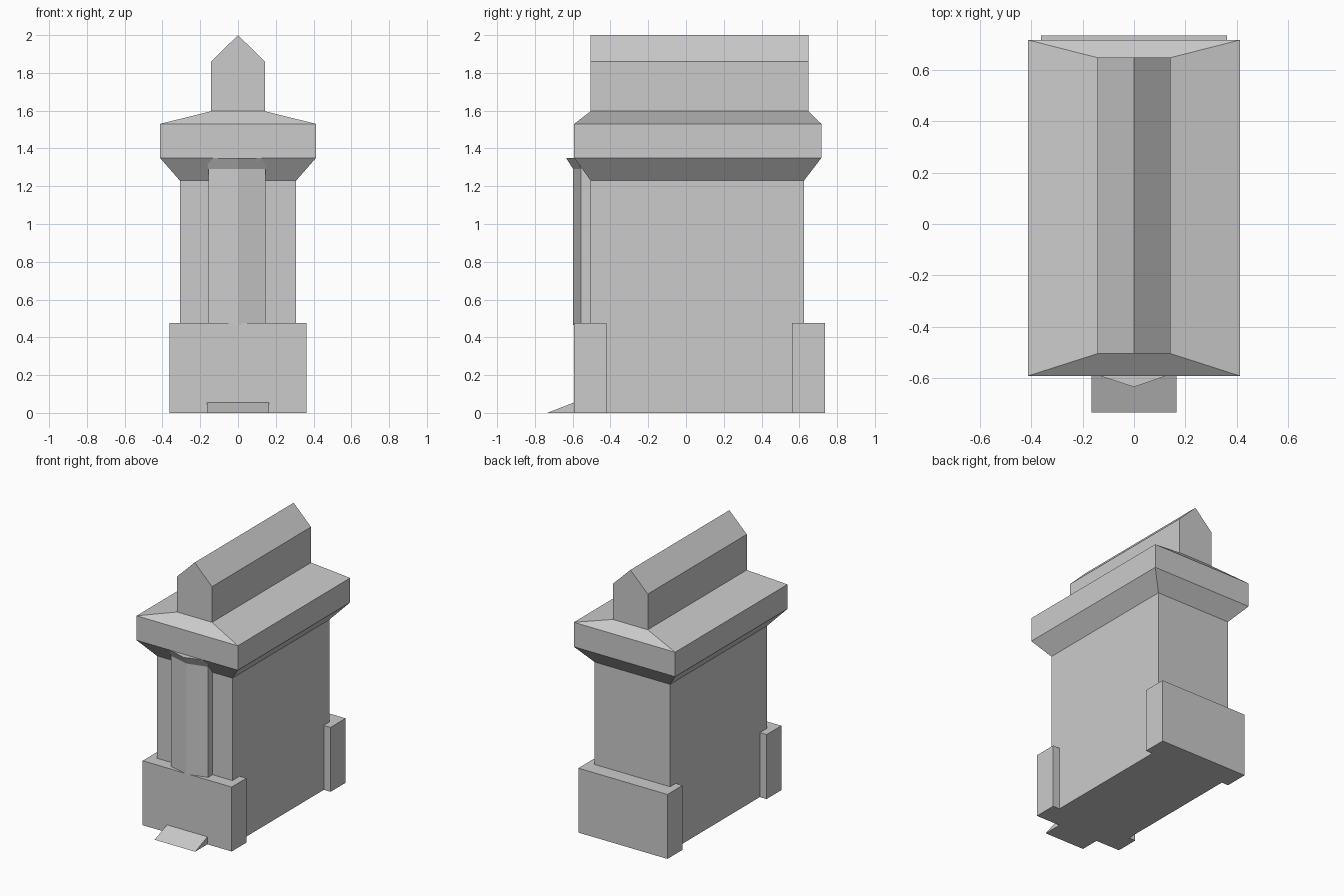
import bpy

if "Cube" in bpy.data.objects:
    bpy.data.objects.remove(bpy.data.objects["Cube"])


def loft(name, rings):
    """Skin a stack of equal-length point rings and cap both ends."""
    n = len(rings[0])
    verts = [p for ring in rings for p in ring]
    faces = [tuple(reversed(range(n))), tuple(range(len(verts) - n, len(verts)))]
    for k in range(len(rings) - 1):
        a, b = k * n, (k + 1) * n
        for i in range(n):
            j = (i + 1) % n
            faces.append((a + i, a + j, b + j, b + i))
    mesh = bpy.data.meshes.new(name)
    mesh.from_pydata(verts, [], faces)
    obj = bpy.data.objects.new(name, mesh)
    bpy.context.collection.objects.link(obj)
    return obj


def rect(w, y0, y1, z):
    return [(-w, y0, z), (w, y0, z), (w, y1, z), (-w, y1, z)]


def extrude_y(name, profile, y0, y1):
    """Extrude an x-z profile along y."""
    return loft(name, [[(x, y, z) for x, z in profile] for y in (y1, y0)])


# Main body with flared cornice and sloping roof
loft("body", [rect(0.308, -0.505, 0.625, 0),
              rect(0.308, -0.505, 0.625, 1.23),
              rect(0.413, -0.592, 0.717, 1.35),
              rect(0.413, -0.592, 0.717, 1.53),
              rect(0.142, -0.505, 0.648, 1.597)])

# Gabled ridge on the roof
extrude_y("roof_ridge", [(-0.142, 1.58), (0.142, 1.58), (0.142, 1.86),
                         (0, 2.0), (-0.142, 1.86)], -0.505, 0.648)

# Plinth blocks at both ends
for name, y0, y1 in (("front_plinth", -0.592, -0.42), ("back_plinth", 0.56, 0.735)):
    loft(name, [rect(0.363, y0, y1, 0), rect(0.363, y0, y1, 0.475)])

# Sloping door step
loft("front_step", [[(x, -0.735, 0), (x, -0.58, 0), (x, -0.58, 0.06)]
                    for x in (-0.165, 0.165)])


# Pointed front bay with flared top
def bay(w, side_y, tip_y, z, cx=-0.005):
    return [(cx - w, side_y, z), (0, tip_y, z), (cx + w, side_y, z),
            (cx + w, -0.49, z), (cx - w, -0.49, z)]


loft("front_bay", [bay(0.151, -0.557, -0.597, 0.465),
                   bay(0.151, -0.557, -0.597, 1.29),
                   bay(0.170, -0.578, -0.635, 1.35)])
